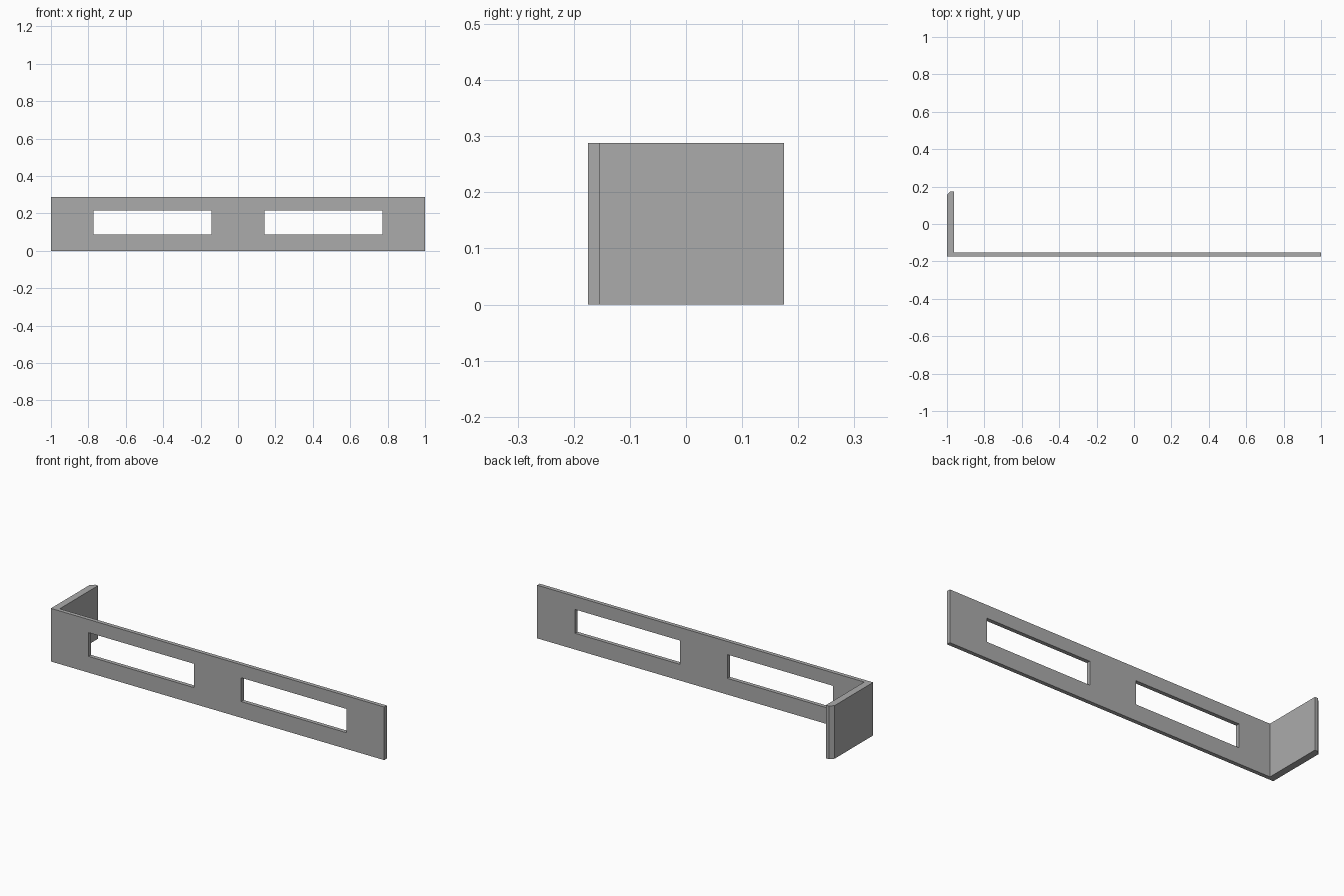
import bpy
import bmesh

HEIGHT = 0.288
FRONT, BACK = -0.175, 0.175

cube = bpy.data.objects.get("Cube")
if cube:
    bpy.data.objects.remove(cube, do_unlink=True)

grey = bpy.data.materials.new("plain grey")
grey.use_nodes = True
colour = (0.41, 0.41, 0.41, 1)
grey.diffuse_color = colour
grey.node_tree.nodes["Principled BSDF"].inputs["Base Color"].default_value = colour


def extrude_outline(name, outline, z0, z1):
    """Prism standing on a flat outline."""
    bm = bmesh.new()
    base = bm.faces.new([bm.verts.new((x, y, z0)) for x, y in outline])
    top = bmesh.ops.extrude_face_region(bm, geom=[base])["geom"]
    moved = [v for v in top if isinstance(v, bmesh.types.BMVert)]
    bmesh.ops.translate(bm, verts=moved, vec=(0, 0, z1 - z0))
    bmesh.ops.recalc_face_normals(bm, faces=bm.faces)
    mesh = bpy.data.meshes.new(name)
    bm.to_mesh(mesh)
    bm.free()
    mesh.materials.append(grey)
    obj = bpy.data.objects.new(name, mesh)
    bpy.context.collection.objects.link(obj)
    return obj


# L-shaped bracket: long front panel and side return with a chamfered end
panel_back = FRONT + 0.0215
wall_inner = -0.962
bracket = extrude_outline("slotted_bracket", [
    (-1, FRONT), (1, FRONT), (1, panel_back), (wall_inner, panel_back),
    (wall_inner, BACK), (-0.98, BACK), (-1, BACK - 0.02),
], 0, HEIGHT)

# Two rectangular slots through the front panel
for side in (-1, 1):
    x0, x1 = sorted((side * 0.142, side * 0.773))
    cutter = extrude_outline("slot_cutter", [
        (x0, FRONT - 0.1), (x1, FRONT - 0.1),
        (x1, panel_back + 0.1), (x0, panel_back + 0.1)], 0.088, 0.217)
    cutter.hide_render = True
    cut = bracket.modifiers.new("slot", 'BOOLEAN')
    cut.operation = 'DIFFERENCE'
    cut.solver = 'EXACT'
    cut.object = cutter
    bpy.context.view_layer.objects.active = bracket
    bpy.ops.object.modifier_apply(modifier=cut.name)
    bpy.data.objects.remove(cutter, do_unlink=True)
